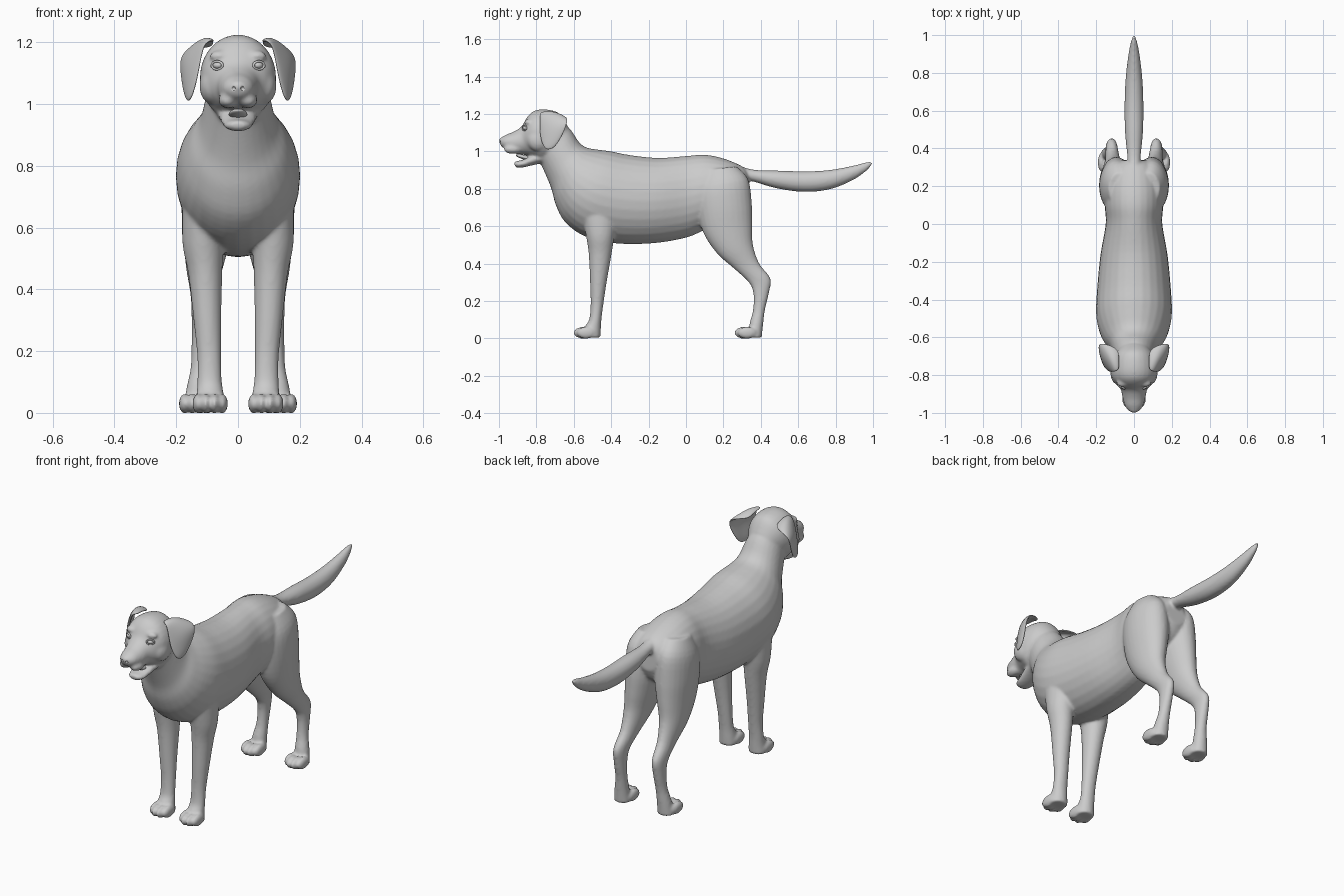
import bpy, bmesh, math
from mathutils import Vector, Matrix

coat = bpy.data.materials.new("grey coat")
coat.diffuse_color = (0.6, 0.6, 0.6, 1)


def add_object(name, bm):
    bmesh.ops.recalc_face_normals(bm, faces=bm.faces)
    for f in bm.faces:
        f.smooth = True
    mesh = bpy.data.meshes.new(name)
    bm.to_mesh(mesh)
    bm.free()
    mesh.materials.append(coat)
    ob = bpy.data.objects.new(name, mesh)
    bpy.context.collection.objects.link(ob)
    return ob


def spline(rows, steps=4):
    """Catmull-Rom through rows of numbers."""
    rows = [Vector(r) for r in rows]
    out = []
    for i in range(len(rows) - 1):
        a, b, c, d = rows[max(i - 1, 0)], rows[i], rows[i + 1], rows[min(i + 2, len(rows) - 1)]
        for s in range(steps):
            t = s / steps
            out.append(0.5 * (2 * b + (c - a) * t + (2 * a - 5 * b + 4 * c - d) * t * t
                              + (3 * b - a - 3 * c + d) * t ** 3))
    return out + [rows[-1]]


def loft(bm, rows, side=1, n=28):
    """Oval rings; row = edge A (y, z), edge B (y, z), half width, centre x."""
    rings = []
    for r in spline([tuple(r) + (0,) * (6 - len(r)) for r in rows]):
        a, b = Vector((0, r[0], r[1])), Vector((0, r[2], r[3]))
        ring = []
        for k in range(n):
            t = 2 * math.pi * k / n
            p = (a + b) / 2 + (a - b) / 2 * math.cos(t)
            ring.append(bm.verts.new((side * (r[5] + r[4] * math.sin(t)), p.y, p.z)))
        rings.append(ring)
    for p, q in zip(rings, rings[1:]):
        for k in range(n):
            bm.faces.new((p[k], p[(k + 1) % n], q[(k + 1) % n], q[k]))
    bm.faces.new(rings[0])
    bm.faces.new(rings[-1])


def ball(bm, pos, size, rot=Matrix()):
    m = Matrix.Translation(pos) @ rot @ Matrix.Diagonal((*size, 1))
    bmesh.ops.create_uvsphere(bm, u_segments=24, v_segments=16, radius=1, matrix=m)


body = bmesh.new()

# neck, chest, belly and rump
loft(body, [(-.69, 1.18, -.79, .96, .09), (-.62, 1.12, -.755, .885, .106),
            (-.572, 1.05, -.72, .80, .125), (-.53, 1.02, -.695, .71, .158),
            (-.46, 1.008, -.645, .62, .187), (-.40, 1.0, -.54, .545, .201),
            (-.30, .98, -.38, .508, .195), (-.15, .965, -.18, .508, .178),
            (0, .975, 0, .538, .15), (.1, .982, .1, .58, .155), (.2, .962, .2, .62, .15),
            (.30, .92, .3, .68, .115), (.335, .88, .34, .75, .06)])

# skull and upper muzzle
loft(body, [(-.635, 1.14, -.68, 1.0, .075), (-.68, 1.205, -.72, .965, .106),
            (-.75, 1.224, -.77, .945, .123), (-.81, 1.217, -.81, .965, .117),
            (-.848, 1.185, -.845, .978, .096), (-.878, 1.135, -.87, .982, .071),
            (-.92, 1.106, -.915, .988, .061), (-.96, 1.09, -.955, 1.008, .05),
            (-.985, 1.075, -.98, 1.02, .036), (-.996, 1.06, -.99, 1.03, .02)])
ball(body, (0, -.979, 1.056), (.03, .021, .021))

# lower jaw
loft(body, [(-.76, 1.0, -.75, .94, .07), (-.82, .985, -.81, .928, .06),
            (-.87, .956, -.865, .915, .05), (-.905, .948, -.90, .912, .039),
            (-.92, .942, -.915, .92, .02)])

# tail
loft(body, [(.27, .93, .30, .84, .035), (.36, .902, .36, .838, .036), (.5, .897, .48, .803, .048),
            (.65, .893, .63, .783, .05), (.78, .902, .77, .797, .044), (.9, .925, .89, .845, .03),
            (.97, .944, .965, .895, .016), (1.0, .943, .995, .93, .006)])

for s in (-1, 1):
    # upper lips, cheeks and brows
    ball(body, (s * .032, -.925, 1.012), (.031, .05, .026))
    ball(body, (s * .085, -.79, 1.06), (.04, .06, .06))
    ball(body, (s * .06, -.842, 1.155), (.032, .022, .018))
    # hind leg
    loft(body, [(.10, .90, .27, .92, .055, .08), (.06, .80, .333, .85, .086, .09),
                (.058, .70, .352, .72, .095, .09), (.09, .57, .355, .60, .08, .098),
                (.165, .455, .358, .5, .061, .108), (.26, .37, .392, .40, .041, .113),
                (.335, .30, .452, .32, .032, .118), (.36, .24, .443, .24, .03, .12),
                (.358, .15, .422, .15, .03, .123), (.34, .08, .412, .07, .038, .13),
                (.33, .004, .405, .004, .044, .133)], s)
    # front leg
    loft(body, [(-.56, .68, -.36, .68, .07, .11), (-.535, .55, -.382, .55, .067, .113),
                (-.52, .45, -.398, .45, .055, .106), (-.513, .3, -.424, .3, .045, .099),
                (-.51, .18, -.442, .18, .039, .093), (-.518, .1, -.452, .1, .04, .092),
                (-.54, .06, -.455, .05, .045, .09), (-.53, .004, -.458, .004, .046, .09)], s)
    # four toes on each paw
    for cx, cy in ((.09, -.552), (.134, .308)):
        for dx, dy in ((-.039, .018), (-.014, 0), (.014, 0), (.039, .018)):
            ball(body, (s * (cx + dx), cy + dy, .03), (.0185, .05, .032))

dog = add_object("body", body)
fuse = dog.modifiers.new("fuse", 'REMESH')
fuse.mode = 'VOXEL'
fuse.voxel_size = .0075
fuse.use_smooth_shade = True
relax = dog.modifiers.new("relax", 'SMOOTH')
relax.factor = .5
relax.iterations = 7

# nostrils, cut into the nose
bm = bmesh.new()
for s in (-1, 1):
    ball(bm, (s * .015, -1.0, 1.05), (.007, .012, .008))
cutter = add_object("nostril_cutter", bm)
cutter.hide_render = True
cut = dog.modifiers.new("nostrils", 'BOOLEAN')
cut.operation = 'DIFFERENCE'
cut.object = cutter

# tongue
bm = bmesh.new()
ball(bm, (0, -.86, .967), (.03, .052, .012), Matrix.Rotation(math.radians(-15), 4, 'X'))
add_object("tongue", bm)

# folded ear flaps: rows run from the root to the tip, front edge to back edge
EAR = [[(.075, -.775, 1.205), (.08, -.72, 1.205), (.075, -.665, 1.185)],
       [(.108, -.785, 1.205), (.125, -.71, 1.22), (.14, -.632, 1.18)],
       [(.122, -.785, 1.13), (.165, -.715, 1.155), (.19, -.63, 1.16)],
       [(.135, -.78, 1.06), (.172, -.715, 1.09), (.182, -.655, 1.09)],
       [(.155, -.755, 1.01), (.163, -.73, 1.005), (.168, -.70, 1.02)]]
for s, label in ((-1, "right"), (1, "left")):
    bm = bmesh.new()
    grid = [[bm.verts.new((s * x, y, z)) for x, y, z in row] for row in EAR]
    for a, b in zip(grid, grid[1:]):
        for k in range(2):
            bm.faces.new((a[k], a[k + 1], b[k + 1], b[k]))
    ear = add_object(label + "_ear", bm)
    thick = ear.modifiers.new("thickness", 'SOLIDIFY')
    thick.thickness = .016
    thick.offset = 0
    sub = ear.modifiers.new("round", 'SUBSURF')
    sub.levels = sub.render_levels = 3

    # eyeball with a ring of lids
    turn = Matrix.Rotation(s * math.radians(28), 4, 'Z')
    bm = bmesh.new()
    ball(bm, (s * .064, -.857, 1.125), (.018, .016, .012), turn)
    add_object(label + "_eye", bm)
    bm = bmesh.new()
    loop = []
    for i in range(28):
        t = 2 * math.pi * i / 28
        ring = []
        for j in range(8):
            u = 2 * math.pi * j / 8
            r = .004 * math.cos(u)
            p = turn @ Vector(((.0195 + r) * math.cos(t), -.007 + .005 * math.sin(u),
                               (.013 + r) * math.sin(t)))
            ring.append(bm.verts.new(p + Vector((s * .064, -.857, 1.125))))
        loop.append(ring)
    for i in range(28):
        p, q = loop[i], loop[(i + 1) % 28]
        for j in range(8):
            bm.faces.new((p[j], p[(j + 1) % 8], q[(j + 1) % 8], q[j]))
    add_object(label + "_eyelids", bm)
